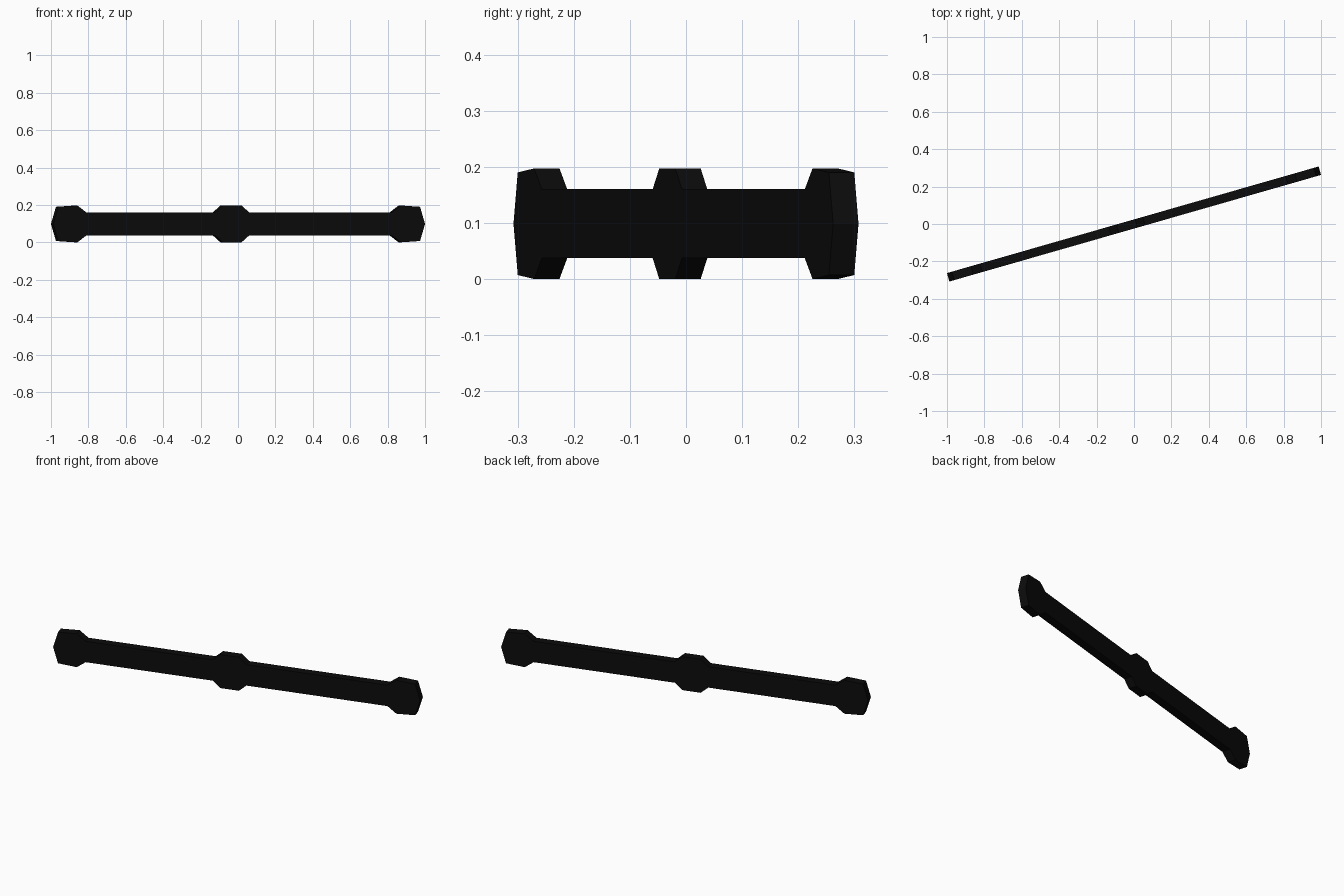
import bpy, bmesh, math
from mathutils import Matrix

if "Cube" in bpy.data.objects:
    bpy.data.objects.remove(bpy.data.objects["Cube"])

THICK, MID_Z, ANGLE = 0.047, 0.0985, math.radians(16)

mat = bpy.data.materials.new("near black")
mat.diffuse_color = (0.0035, 0.0035, 0.0035, 1)
mat.use_nodes = True
mat.node_tree.nodes["Principled BSDF"].inputs["Base Color"].default_value = mat.diffuse_color

# Half-heights along the bar: end heads, slim shafts and a slightly off-centre collar
end = [(1.0335, 0.0), (1.006, 0.0915), (0.90, 0.0985), (0.85, 0.0615)]
collar = [(-0.1335, 0.0615), (-0.091, 0.0985), (0.013, 0.0985), (0.0555, 0.0615)]
stations = [(-u, h) for u, h in end] + collar + end[::-1]

# Flat plate built as columns of quads, then extruded through its thickness
bm = bmesh.new()
cols = []
for u, h in stations:
    levels = (-h, 0, h) if h else (0,)
    cols.append([bm.verts.new((u, -THICK / 2, MID_Z + z)) for z in levels])
for a, b in zip(cols, cols[1:]):
    if len(a) == 1:
        a = a * 3
    if len(b) == 1:
        b = b * 3
    for i in range(2):
        loop = list(dict.fromkeys((a[i], b[i], b[i + 1], a[i + 1])))
        bm.faces.new(loop)
ext = bmesh.ops.extrude_face_region(bm, geom=bm.faces[:], use_keep_orig=True)
verts = [g for g in ext["geom"] if isinstance(g, bmesh.types.BMVert)]
bmesh.ops.translate(bm, vec=(0, THICK, 0), verts=verts)
bmesh.ops.recalc_face_normals(bm, faces=bm.faces)
bmesh.ops.transform(bm, matrix=Matrix.Rotation(ANGLE, 4, 'Z'), verts=bm.verts)

mesh = bpy.data.meshes.new("handle_bar")
bm.to_mesh(mesh)
bm.free()
mesh.materials.append(mat)
bar = bpy.data.objects.new("handle_bar", mesh)
bpy.context.collection.objects.link(bar)
